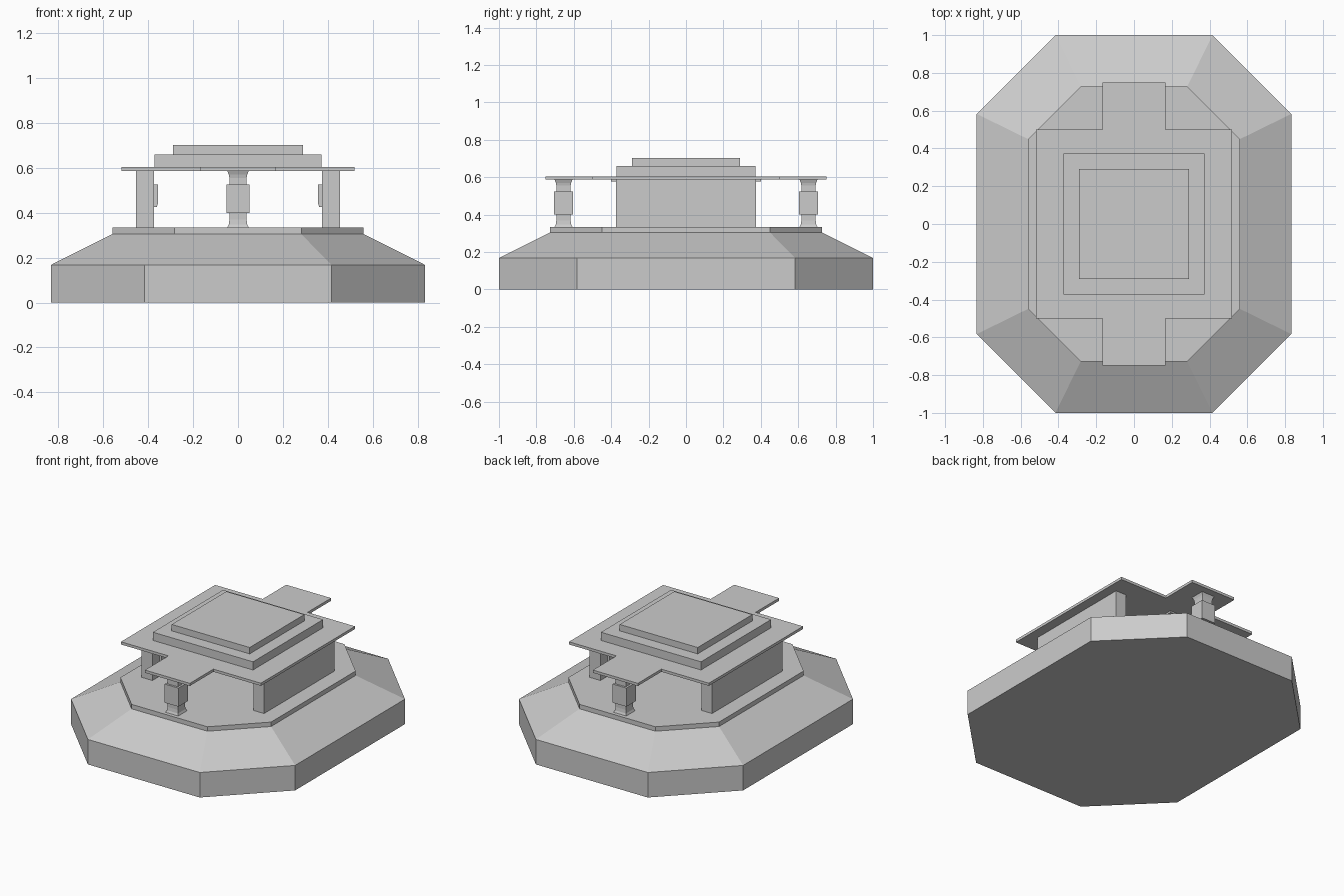
import bpy, bmesh

if "Cube" in bpy.data.objects:
    bpy.data.objects.remove(bpy.data.objects["Cube"])


def loft(name, rings):
    """Solid through a stack of rings with equal point counts."""
    bm = bmesh.new()
    loops = [[bm.verts.new(p) for p in ring] for ring in rings]
    n = len(loops[0])
    for a, b in zip(loops, loops[1:]):
        for i in range(n):
            j = (i + 1) % n
            bm.faces.new((a[i], a[j], b[j], b[i]))
    bm.faces.new(loops[0][::-1])
    bm.faces.new(loops[-1])
    bmesh.ops.recalc_face_normals(bm, faces=bm.faces)
    mesh = bpy.data.meshes.new(name)
    bm.to_mesh(mesh)
    bm.free()
    ob = bpy.data.objects.new(name, mesh)
    bpy.context.collection.objects.link(ob)
    return ob


def octagon(x, y, cut, z):
    q = [(x, y - cut), (x - cut, y)]
    pts = q + [(-a, b) for a, b in q[::-1]]
    pts += [(-a, -b) for a, b in pts]
    return [(a, b, z) for a, b in pts]


def rect(x0, x1, y0, y1, z):
    return [(x0, y0, z), (x1, y0, z), (x1, y1, z), (x0, y1, z)]


def box(name, x0, x1, y0, y1, z0, z1):
    return loft(name, [rect(x0, x1, y0, y1, z) for z in (z0, z1)])


# Octagonal base: upright plinth, sloping shoulder, low floor slab
loft("base", [octagon(0.833, 1.0, 0.417, 0), octagon(0.833, 1.0, 0.417, 0.168),
              octagon(0.56, 0.727, 0.278, 0.305)])
loft("floor_slab", [octagon(0.56, 0.727, 0.278, z) for z in (0.305, 0.335)])

# Side walls with inner panels that have a sloping underside
for side, s in (("left", -1), ("right", 1)):
    box(side + "_wall", s * 0.455, s * 0.375, -0.373, 0.373, 0.335, 0.587)
    loft(side + "_wall_panel", [
        rect(s * 0.362, s * 0.38, -0.3, 0.3, 0.425),
        rect(s * 0.357, s * 0.38, -0.3, 0.3, 0.44),
        rect(s * 0.357, s * 0.38, -0.3, 0.3, 0.525)])

# Square columns under the porches: half width against height
column = [(0.047, 0.335), (0.041, 0.348), (0.038, 0.37), (0.038, 0.40),
          (0.051, 0.40), (0.051, 0.525), (0.038, 0.525), (0.038, 0.555),
          (0.041, 0.57), (0.048, 0.587)]
for end, c in (("front", -0.655), ("back", 0.655)):
    loft(end + "_column", [rect(-r, r, c - r, c + r, z) for r, z in column])

# Cross-shaped roof with a porch at each end
plan = [(0.52, -0.5), (0.52, 0.5), (0.167, 0.5), (0.167, 0.75)]
plan += [(-x, y) for x, y in plan[:0:-1]]
plan += [(-0.52, -0.5), (-0.167, -0.5), (-0.167, -0.75), (0.167, -0.75), (0.167, -0.5)]
loft("roof", [[(x, y, z) for x, y in plan] for z in (0.587, 0.605)])
box("ceiling_strip", -0.045, 0.045, -0.4, 0.4, 0.576, 0.588)

# Stepped roof tiers
box("lower_tier", -0.372, 0.372, -0.372, 0.372, 0.605, 0.66)
box("upper_tier", -0.29, 0.29, -0.29, 0.29, 0.66, 0.703)
